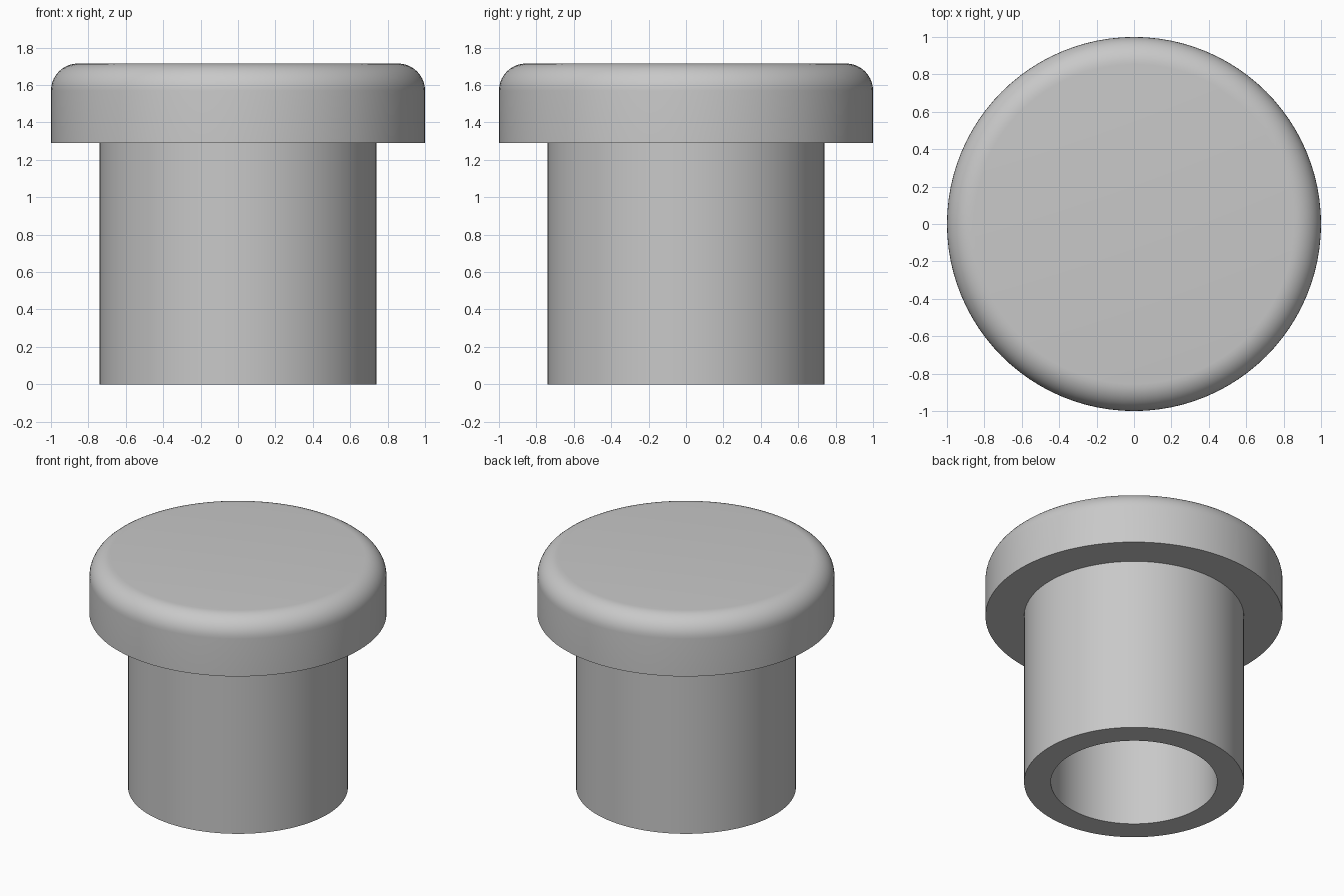
import bpy, bmesh
from math import sin, cos, pi, radians

if "Cube" in bpy.data.objects:
    bpy.data.objects.remove(bpy.data.objects["Cube"], do_unlink=True)

HEAD_R, STEM_R, BORE_R = 1.0, 0.74, 0.56
TOP, SHOULDER, FILLET = 1.715, 1.29, 0.145
SEGMENTS, FILLET_STEPS = 96, 10

grey = bpy.data.materials.new("plain_grey")
grey.use_nodes = True
colour = (0.58, 0.58, 0.58, 1)
grey.diffuse_color = colour
grey.node_tree.nodes["Principled BSDF"].inputs["Base Color"].default_value = colour


def lathe(name, profile):
    """Spin an (r, z) profile around the z axis into a closed solid."""
    bm = bmesh.new()
    verts = [bm.verts.new((r, 0, z)) for r, z in profile]
    edges = [bm.edges.new(pair) for pair in zip(verts, verts[1:])]
    bmesh.ops.spin(bm, geom=verts + edges, cent=(0, 0, 0), axis=(0, 0, 1),
                   angle=2 * pi, steps=SEGMENTS, use_duplicate=False)
    bmesh.ops.remove_doubles(bm, verts=bm.verts, dist=0.0001)
    bmesh.ops.recalc_face_normals(bm, faces=bm.faces)
    mesh = bpy.data.meshes.new(name)
    bm.to_mesh(mesh)
    bm.free()
    mesh.materials.append(grey)
    obj = bpy.data.objects.new(name, mesh)
    bpy.context.collection.objects.link(obj)
    bpy.ops.object.select_all(action="DESELECT")
    obj.select_set(True)
    bpy.context.view_layer.objects.active = obj
    bpy.ops.object.shade_smooth_by_angle(angle=radians(30))
    return obj


# Rounded upper rim of the head
angles = [pi / 2 * (1 - i / FILLET_STEPS) for i in range(FILLET_STEPS + 1)]
rim = [(HEAD_R - FILLET + FILLET * cos(a), TOP - FILLET + FILLET * sin(a))
       for a in angles]

# Head, shoulder, hollow stem and blind bore in one turned solid
lathe("flanged_plug", [(0, TOP)] + rim + [
    (HEAD_R, SHOULDER), (STEM_R, SHOULDER),
    (STEM_R, 0), (BORE_R, 0),
    (BORE_R, SHOULDER), (0, SHOULDER)])
